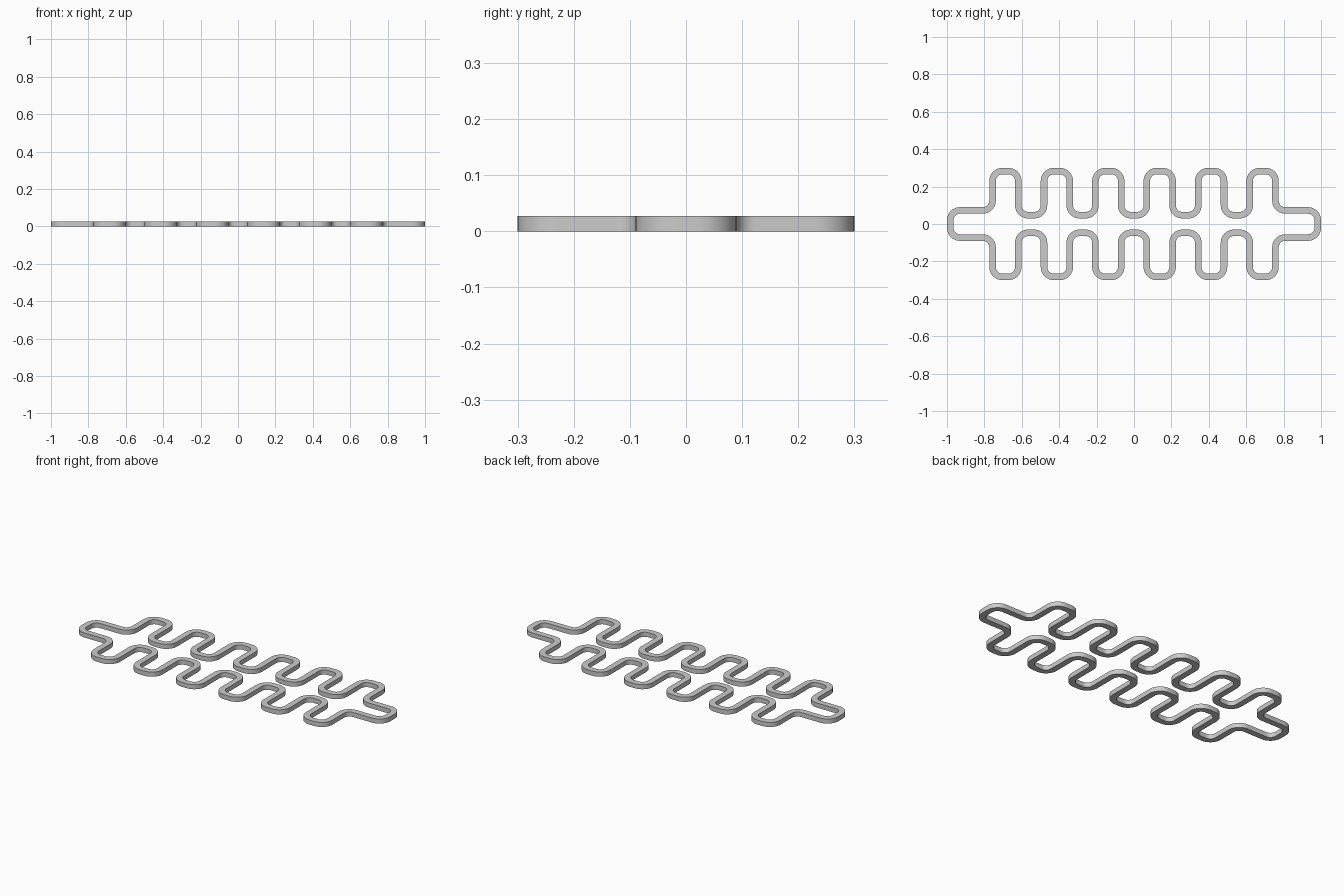
import bpy, bmesh
from math import pi
from mathutils import Vector, Matrix

if "Cube" in bpy.data.objects:
    bpy.data.objects.remove(bpy.data.objects["Cube"])

WIDTH, HEIGHT = 0.035, 0.027     # band cross-section
RADIUS, STEPS = 0.052, 10        # centre-line bend radius, segments per bend
PITCH, FINGERS = 0.275, 6
END_X, END_Y = 0.9825, 0.0725    # end loops
TIP_Y, VALLEY_Y = 0.2825, 0.0475 # meander limits

# Corners of the square meander along the back, left to right
back = [(-END_X, END_Y)]
for i in range(FINGERS):
    cx = (i - (FINGERS - 1) / 2) * PITCH
    left, right = cx - PITCH / 4, cx + PITCH / 4
    back += [(left, END_Y if i == 0 else VALLEY_Y), (left, TIP_Y),
             (right, TIP_Y), (right, END_Y if i == FINGERS - 1 else VALLEY_Y)]
back.append((END_X, END_Y))
# The front half is the back half turned 180 degrees
corners = [Vector(p) for p in back + [(-x, -y) for x, y in back]]


def rounded_path(points):
    """Replace each right-angle corner by an arc; return (point, normal) pairs."""
    path = []
    for i, p in enumerate(points):
        d_in = (p - points[i - 1]).normalized()
        d_out = (points[(i + 1) % len(points)] - p).normalized()
        turn = 1 if d_in.cross(d_out) > 0 else -1
        centre = p + (d_out - d_in) * RADIUS
        for s in range(STEPS + 1):
            radial = Matrix.Rotation(turn * pi / 2 * s / STEPS, 2) @ -d_out
            path.append((centre + radial * RADIUS, -radial * turn))
    return path


# Sweep the rectangular section round the closed path
bm = bmesh.new()
rings = []
for p, n in rounded_path(corners):
    a, b = p + n * WIDTH / 2, p - n * WIDTH / 2
    rings.append([bm.verts.new((q.x, q.y, z)) for q, z in
                  ((a, 0), (b, 0), (b, HEIGHT), (a, HEIGHT))])
for i, ring in enumerate(rings):
    prev = rings[i - 1]
    for k in range(4):
        j = (k + 1) % 4
        bm.faces.new((prev[k], prev[j], ring[j], ring[k]))
bmesh.ops.recalc_face_normals(bm, faces=bm.faces)
mesh = bpy.data.meshes.new("wavy_band")
bm.to_mesh(mesh)
bm.free()
band = bpy.data.objects.new("wavy_band", mesh)
bpy.context.collection.objects.link(band)
bpy.context.view_layer.objects.active = band
band.select_set(True)
bpy.ops.object.shade_smooth_by_angle()
